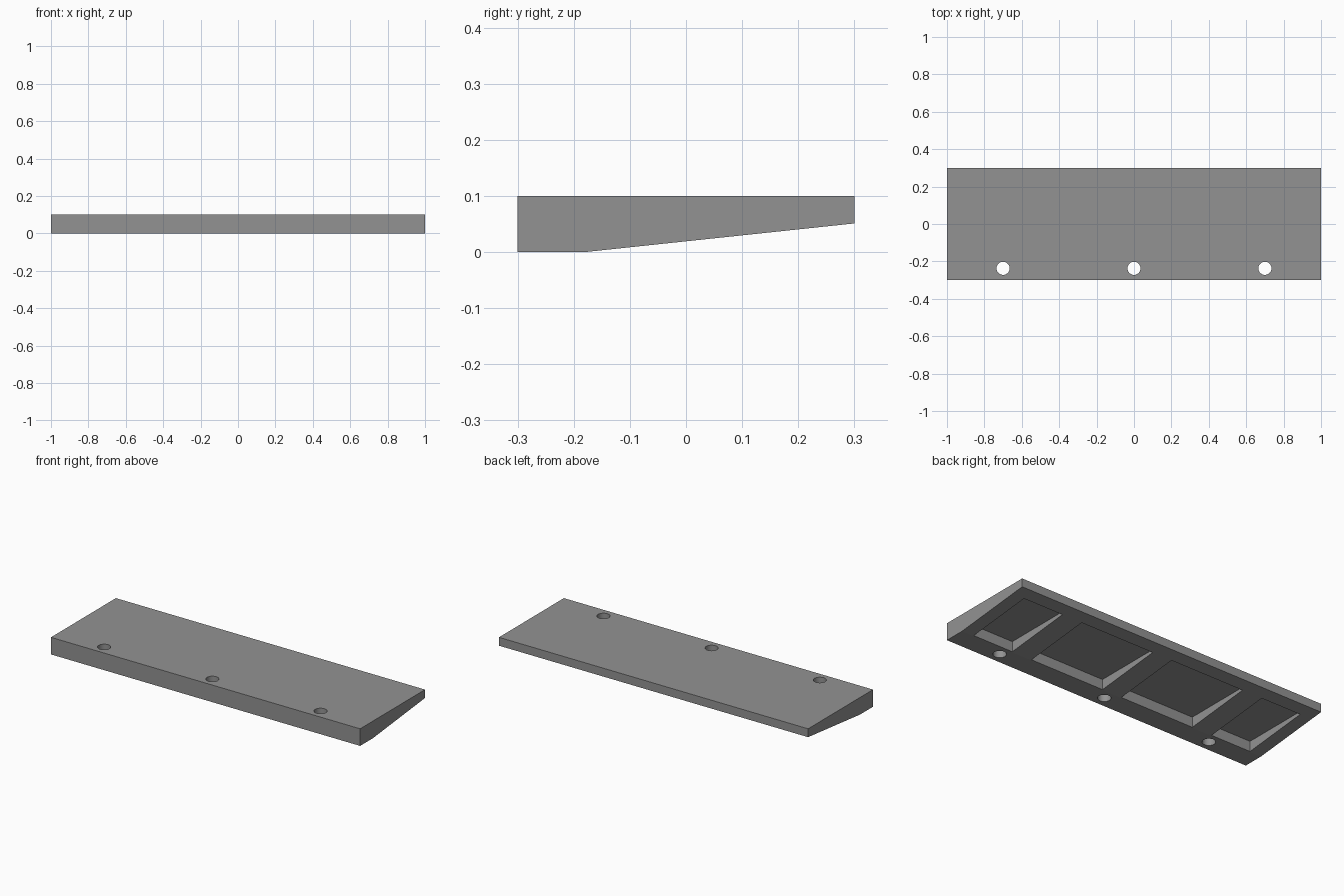
import bpy, bmesh, math

if "Cube" in bpy.data.objects:
    bpy.data.objects.remove(bpy.data.objects["Cube"])

grey = bpy.data.materials.new("mid_grey")
grey.diffuse_color = (0.29, 0.29, 0.29, 1)
grey.use_nodes = True
grey.node_tree.nodes["Principled BSDF"].inputs["Base Color"].default_value = grey.diffuse_color


def make_object(name, bm):
    bmesh.ops.recalc_face_normals(bm, faces=bm.faces)
    mesh = bpy.data.meshes.new(name)
    bm.to_mesh(mesh)
    bm.free()
    mesh.materials.append(grey)
    obj = bpy.data.objects.new(name, mesh)
    bpy.context.collection.objects.link(obj)
    return obj


# Tapered slab: side profile (y, z) extruded along x
profile = [(-0.3, 0), (-0.18, 0), (0.3, 0.051), (0.3, 0.1), (-0.3, 0.1)]
bm = bmesh.new()
face = bm.faces.new([bm.verts.new((-1, y, z)) for y, z in profile])
ext = bmesh.ops.extrude_face_region(bm, geom=[face])
bmesh.ops.translate(bm, vec=(2, 0, 0),
                    verts=[v for v in ext["geom"] if isinstance(v, bmesh.types.BMVert)])
slab = make_object("tapered_slab", bm)

# Cutters: underside pockets, mirrored about x = 0
POCKET_Y, POCKET_TOP = (-0.176, 0.224), 0.06
bm = bmesh.new()
for x0, x1 in [(0.063, 0.538), (0.667, 0.924)]:
    for side in (-1, 1):
        box = bmesh.ops.create_cube(bm, size=1)["verts"]
        bmesh.ops.scale(bm, vec=(x1 - x0, POCKET_Y[1] - POCKET_Y[0], POCKET_TOP + 0.1), verts=box)
        bmesh.ops.translate(bm, vec=(side * (x0 + x1) / 2, sum(POCKET_Y) / 2,
                                     (POCKET_TOP - 0.1) / 2), verts=box)
pockets = make_object("pocket_cutter", bm)

# Cutters: three screw holes through the thick edge
bm = bmesh.new()
for x in (-0.7, 0, 0.7):
    rod = bmesh.ops.create_cone(bm, cap_ends=True, segments=32,
                                radius1=0.035, radius2=0.035, depth=0.4)["verts"]
    bmesh.ops.translate(bm, vec=(x, -0.237, 0.05), verts=rod)
holes = make_object("hole_cutter", bm)

# Cut the slab, then remove the helpers
for cutter in (pockets, holes):
    cutter.hide_render = True
    mod = slab.modifiers.new(cutter.name, "BOOLEAN")
    mod.operation = "DIFFERENCE"
    mod.solver = "EXACT"
    mod.object = cutter
bpy.context.view_layer.objects.active = slab
slab.select_set(True)
for cutter in (pockets, holes):
    bpy.ops.object.modifier_apply(modifier=cutter.name)
    bpy.data.objects.remove(cutter)
bpy.ops.object.shade_smooth_by_angle(angle=math.radians(30))
# Keep the shallow kink in the underside crisp
for edge in slab.data.edges:
    a, b = (slab.data.vertices[i].co for i in edge.vertices)
    if abs(a.y + 0.18) < 1e-4 and abs(b.y + 0.18) < 1e-4:
        edge.use_edge_sharp = True
